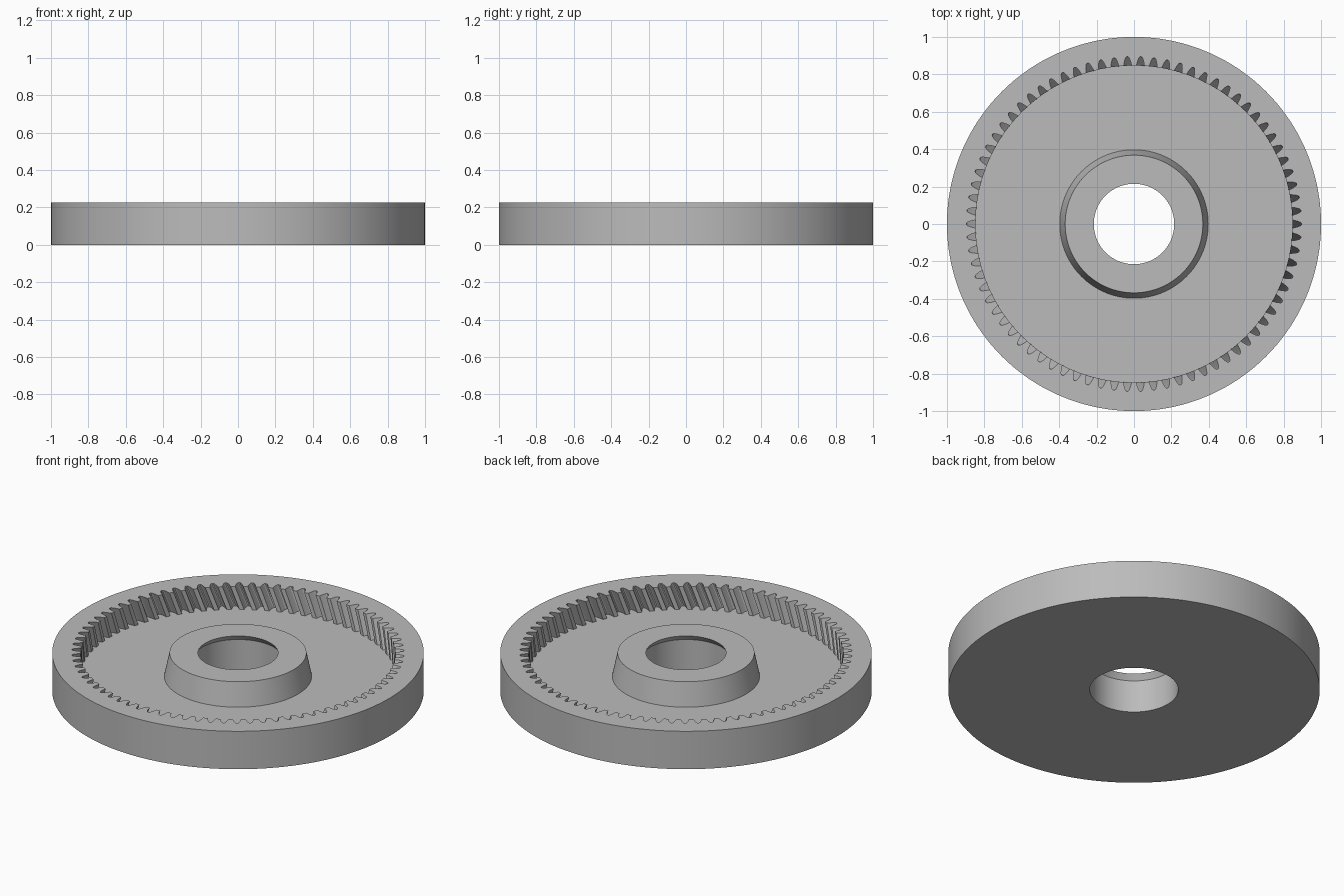
import bpy
import bmesh
from math import cos, sin, tan, tau, radians

cube = bpy.data.objects.get("Cube")
if cube:
    bpy.data.objects.remove(cube)

TEETH = 78
HEIGHT, FLOOR = 0.225, 0.087
HELIX = tan(radians(20)) / 0.87      # twist per unit of height
HELIX_STEPS = 6

# One tooth gap: (fraction of the pitch, radius)
GAP = [(-0.32, 0.847), (-0.23, 0.872), (-0.13, 0.890), (-0.05, 0.895),
       (0.05, 0.895), (0.13, 0.890), (0.23, 0.872), (0.32, 0.847)]
STATIONS = [((i + f) / TEETH * tau, r) for i in range(TEETH) for f, r in GAP]


def circle(bm, radius, z):
    return [bm.verts.new((radius * cos(a), radius * sin(a), z))
            for a, _ in STATIONS]


def toothed(bm, z):
    twist = (z - HEIGHT) * HELIX
    return [bm.verts.new((r * cos(a + twist), r * sin(a + twist), z))
            for a, r in STATIONS]


def bridge(bm, lower, upper):
    n = len(lower)
    for i in range(n):
        j = (i + 1) % n
        bm.faces.new((lower[i], lower[j], upper[j], upper[i]))


bm = bmesh.new()

# Outer wall of the rim
rings = [circle(bm, 1.0, 0), circle(bm, 1.0, HEIGHT)]

# Helical inner teeth, from the rim top down to the floor
for k in range(HELIX_STEPS + 1):
    rings.append(toothed(bm, HEIGHT + (FLOOR - HEIGHT) * k / HELIX_STEPS))

# Tapered hub, then the bore with its narrowed upper lip
for radius, z in [(0.397, FLOOR), (0.368, HEIGHT), (0.215, HEIGHT),
                  (0.238, 0.193), (0.238, 0)]:
    rings.append(circle(bm, radius, z))

# Close the loop across the flat underside
for i, ring in enumerate(rings):
    bridge(bm, ring, rings[(i + 1) % len(rings)])
bmesh.ops.recalc_face_normals(bm, faces=bm.faces)

mesh = bpy.data.meshes.new("ring_gear")
bm.to_mesh(mesh)
bm.free()
gear = bpy.data.objects.new("ring_gear", mesh)
bpy.context.collection.objects.link(gear)

# Plain grey material
grey = bpy.data.materials.new("grey")
grey.use_nodes = True
colour = (0.5, 0.5, 0.5, 1)
grey.diffuse_color = colour
grey.node_tree.nodes["Principled BSDF"].inputs["Base Color"].default_value = colour
mesh.materials.append(grey)

# Smooth round walls, crisp edges
bpy.ops.object.select_all(action='DESELECT')
gear.select_set(True)
bpy.context.view_layer.objects.active = gear
bpy.ops.object.shade_smooth_by_angle(angle=radians(25))
